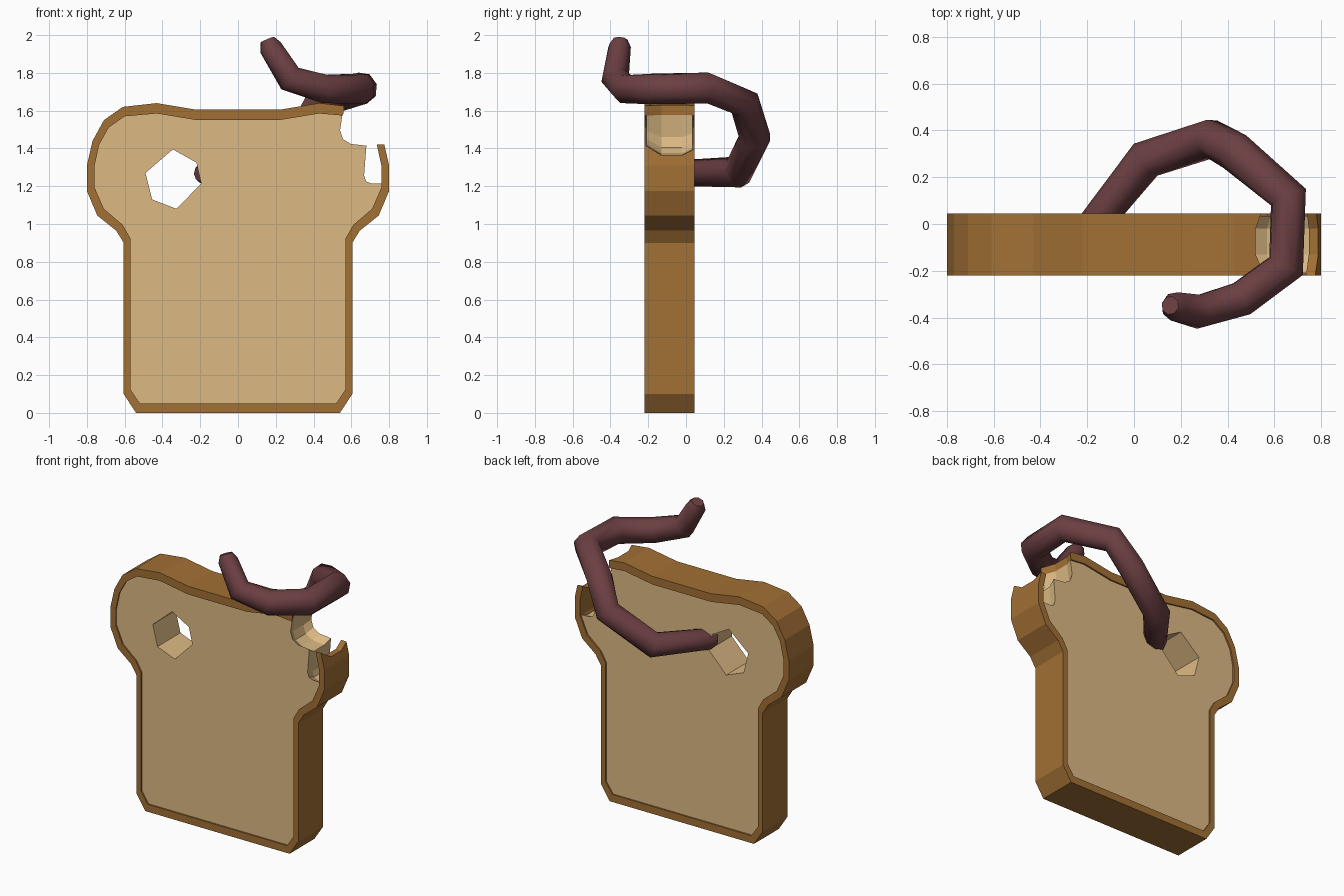
import bpy, bmesh

if "Cube" in bpy.data.objects:
    bpy.data.objects.remove(bpy.data.objects["Cube"])

Y0, Y1 = -0.22, 0.045          # slice front and back


def material(name, rgb):
    m = bpy.data.materials.new(name)
    m.diffuse_color = (*rgb, 1)
    m.use_nodes = True
    m.node_tree.nodes["Principled BSDF"].inputs["Base Color"].default_value = m.diffuse_color
    return m


CRUST = material("crust_brown", (0.36, 0.16, 0.035))
CRUMB = material("crumb_tan", (0.72, 0.49, 0.23))
WORM = material("worm_maroon", (0.15, 0.05, 0.055))


def finish(name, bm, mat=None):
    bmesh.ops.recalc_face_normals(bm, faces=bm.faces)
    me = bpy.data.meshes.new(name)
    bm.to_mesh(me)
    bm.free()
    if mat:
        me.materials.append(mat)
    ob = bpy.data.objects.new(name, me)
    bpy.context.collection.objects.link(ob)
    return ob


def bridge(bm, a, b):
    n = len(a)
    for i in range(n):
        bm.faces.new((a[i], a[(i + 1) % n], b[(i + 1) % n], b[i]))


def loft(name, profile, sections, pivot=(0, 0), mat=None):
    """Stack scaled copies of an xz profile along y and cap the ends."""
    bm = bmesh.new()
    px, pz = pivot
    rings = [[bm.verts.new((px + (x - px) * s, y, pz + (z - pz) * s)) for x, z in profile]
             for y, s in sections]
    for a, b in zip(rings, rings[1:]):
        bridge(bm, a, b)
    bm.faces.new(rings[0])
    bm.faces.new(rings[-1])
    return finish(name, bm, mat)


def mirrored(half):
    return half + [(-x, z) for x, z in reversed(half)]


def cut(ob, cutter):
    mod = ob.modifiers.new("cut", 'BOOLEAN')
    mod.operation, mod.solver, mod.object = 'DIFFERENCE', 'EXACT', cutter
    bpy.context.view_layer.objects.active = ob
    bpy.ops.object.modifier_apply(modifier=mod.name)


# slice outlines, right half
outer = mirrored([(.54, 0), (.605, .10), (.605, .90), (.645, .965), (.745, 1.045), (.80, 1.175),
                  (.80, 1.31), (.77, 1.44), (.71, 1.55), (.61, 1.62), (.43, 1.64), (.22, 1.605)])
inner = mirrored([(.52, .05), (.57, .125), (.57, .925), (.61, .995), (.71, 1.08), (.76, 1.195),
                  (.76, 1.305), (.735, 1.42), (.685, 1.51), (.60, 1.57), (.43, 1.585), (.22, 1.55)])

# crust ring
bm = bmesh.new()
of, ob_, nb, nf = [[bm.verts.new((x, y, z)) for x, z in prof]
                   for prof, y in ((outer, Y0), (outer, Y1), (inner, Y1), (inner, Y0))]
for a, b in ((of, ob_), (ob_, nb), (nb, nf), (nf, of)):
    bridge(bm, a, b)
crust = finish("crust", bm, CRUST)

# crumb, slightly recessed in the crust
crumb = loft("crumb", inner, [(Y0 + .01, 1), (Y1 - .01, 1)], mat=CRUMB)

# bites that bulge inside the slice, and the worm hole
barrel = [(-.3, .95), (Y0, 1), (-.13, 1.2), (-.02, 1.2), (Y1, 1.08), (.1, .95)]
corner_bite = loft("corner_bite", [(.56, 1.85), (.56, 1.6), (.545, 1.5), (.56, 1.455), (.60, 1.43),
                                   (.69, 1.42), (.98, 1.42), (.98, 1.85)], barrel, (.76, 1.7))
side_bite = loft("side_bite", [(.69, 1.52), (.67, 1.26), (.68, 1.23), (.705, 1.22),
                               (.85, 1.215), (.85, 1.52)], barrel, (.78, 1.42))
hole = loft("hole", [(-.345, 1.395), (-.22, 1.325), (-.195, 1.215), (-.325, 1.08),
                     (-.455, 1.13), (-.49, 1.27)], [(-.4, 1), (.2, 1)])
cut(crust, corner_bite)
for c in (corner_bite, side_bite, hole):
    cut(crumb, c)
    bpy.data.objects.remove(c)

# worm: x, y, z, radius
path = [(-.205, -.035, 1.265, .04), (-.17, .0, 1.27, .07), (.05, .275, 1.275, .085),
        (.33, .365, 1.46, .085), (.43, .31, 1.64, .085), (.66, .115, 1.72, .085),
        (.65, -.18, 1.715, .085), (.46, -.32, 1.715, .08), (.275, -.375, 1.77, .075),
        (.172, -.352, 1.935, .062), (.155, -.348, 1.975, .04)]
cu = bpy.data.curves.new("worm", 'CURVE')
cu.dimensions = '3D'
cu.bevel_depth, cu.bevel_resolution, cu.use_fill_caps = 1, 2, True
sp = cu.splines.new('POLY')
sp.points.add(len(path) - 1)
for p, (x, y, z, r) in zip(sp.points, path):
    p.co, p.radius = (x, y, z, 1), r
cu.materials.append(WORM)
worm = bpy.data.objects.new("worm", cu)
bpy.context.collection.objects.link(worm)
bpy.ops.object.select_all(action='DESELECT')
worm.select_set(True)
bpy.context.view_layer.objects.active = worm
bpy.ops.object.convert(target='MESH')
bpy.ops.object.shade_smooth_by_angle(angle=0.9)
